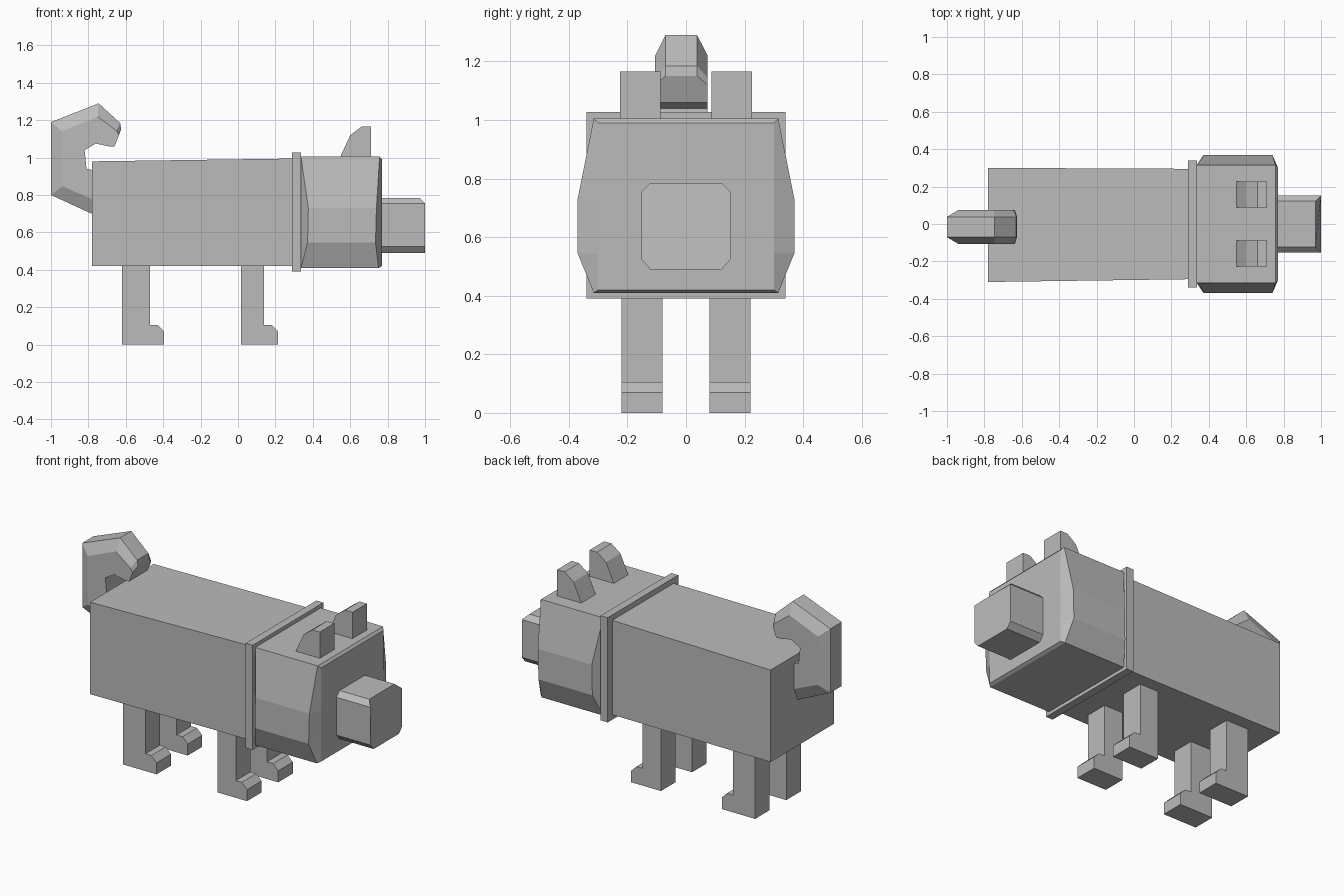
import bpy, bmesh

if "Cube" in bpy.data.objects:
    bpy.data.objects.remove(bpy.data.objects["Cube"])

grey = bpy.data.materials.new("plain_grey")
grey.diffuse_color = (0.5, 0.5, 0.5, 1)
grey.use_nodes = True
grey.node_tree.nodes["Principled BSDF"].inputs["Base Color"].default_value = grey.diffuse_color


def finish(name, bm):
    bmesh.ops.recalc_face_normals(bm, faces=bm.faces)
    mesh = bpy.data.meshes.new(name)
    bm.to_mesh(mesh)
    bm.free()
    mesh.materials.append(grey)
    obj = bpy.data.objects.new(name, mesh)
    bpy.context.collection.objects.link(obj)
    return obj


def loft(name, rings):
    """Skin closed rings of equal length and cap both ends."""
    bm = bmesh.new()
    vr = [[bm.verts.new(p) for p in r] for r in rings]
    n = len(vr[0])
    for a, b in zip(vr, vr[1:]):
        for i in range(n):
            j = (i + 1) % n
            bm.faces.new((a[i], a[j], b[j], b[i]))
    bm.faces.new(vr[0])
    bm.faces.new(vr[-1])
    return finish(name, bm)


def rect(x, y0, y1, z0, z1):
    return [(x, y0, z0), (x, y1, z0), (x, y1, z1), (x, y0, z1)]


def extrude_xz(name, profile, y0, y1):
    return loft(name, [[(x, y, z) for x, z in profile] for y in (y0, y1)])


# Torso and collar
loft("body", [rect(-0.78, -0.31, 0.30, 0.42, 0.98),
              rect(0.30, -0.295, 0.295, 0.42, 0.995)])
loft("collar", [rect(0.29, -0.34, 0.34, 0.39, 1.028),
                rect(0.337, -0.34, 0.34, 0.39, 1.028)])

# Head with bulging cheeks: z, half width, back x, front x
levels = [(0.41, 0.315, 0.337, 0.752), (0.545, 0.37, 0.372, 0.735),
          (0.73, 0.37, 0.376, 0.74), (1.005, 0.315, 0.337, 0.757)]


def head_ring(xs, widths, zs):
    right = [(x, -w, z) for x, w, z in zip(xs, widths, zs)]
    left = [(x, w, z) for x, w, z in zip(xs, widths, zs)]
    return right + left[::-1]


zs, ws, backs, fronts = zip(*levels)
loft("head", [head_ring([0.336] * 4, [0.315] * 4, zs),
              head_ring(backs, ws, zs),
              head_ring(fronts, ws, zs),
              head_ring([0.77] * 4, [0.30] * 4, (0.42, 0.545, 0.73, 0.99))])

# Snout with trimmed corners and a sloped top front edge
octagon = [(-0.122, 0.49), (0.122, 0.49), (0.152, 0.525), (0.152, 0.755),
           (0.122, 0.785), (-0.122, 0.785), (-0.152, 0.755), (-0.152, 0.525)]
loft("snout", [[(0.75, y, z) for y, z in octagon],
               [(0.97 if z > 0.76 else 1.0, y, z) for y, z in octagon]])

# Legs and ears, one pair member per side
ear = [(0.545, 1.0), (0.60, 1.12), (0.66, 1.165), (0.71, 1.165), (0.71, 1.0)]
for side, s in (("right", -1), ("left", 1)):
    for end, x0, x1, x2 in (("front", 0.015, 0.14, 0.215),
                            ("rear", -0.62, -0.47, -0.395)):
        leg = [(x0, 0), (x2, 0), (x2, 0.07), (x2 - 0.035, 0.105),
               (x1, 0.105), (x1, 0.43), (x0, 0.43)]
        extrude_xz(f"{end}_leg_{side}", leg, s * 0.08, s * 0.22)
    extrude_xz(f"ear_{side}", ear, s * 0.087, s * 0.226)

# Curled tail: outer and inner points along the curl, narrow outer ridge
curl = [((-0.76, 0.69), (-0.76, 0.93)), ((-1.0, 0.80), (-0.81, 0.94)),
        ((-1.0, 1.19), (-0.82, 1.04)), ((-0.745, 1.29), (-0.76, 1.075)),
        ((-0.63, 1.185), (-0.69, 1.06)), ((-0.625, 1.15), (-0.66, 1.06))]
rings = []
for (ox, oz), (ix, iz) in curl:
    mx, mz = ox + 0.33 * (ix - ox), oz + 0.33 * (iz - oz)
    rings.append([(ox, -0.07, oz), (ox, 0.038, oz), (mx, 0.074, mz),
                  (ix, 0.074, iz), (ix, -0.106, iz), (mx, -0.106, mz)])
loft("tail", rings)
